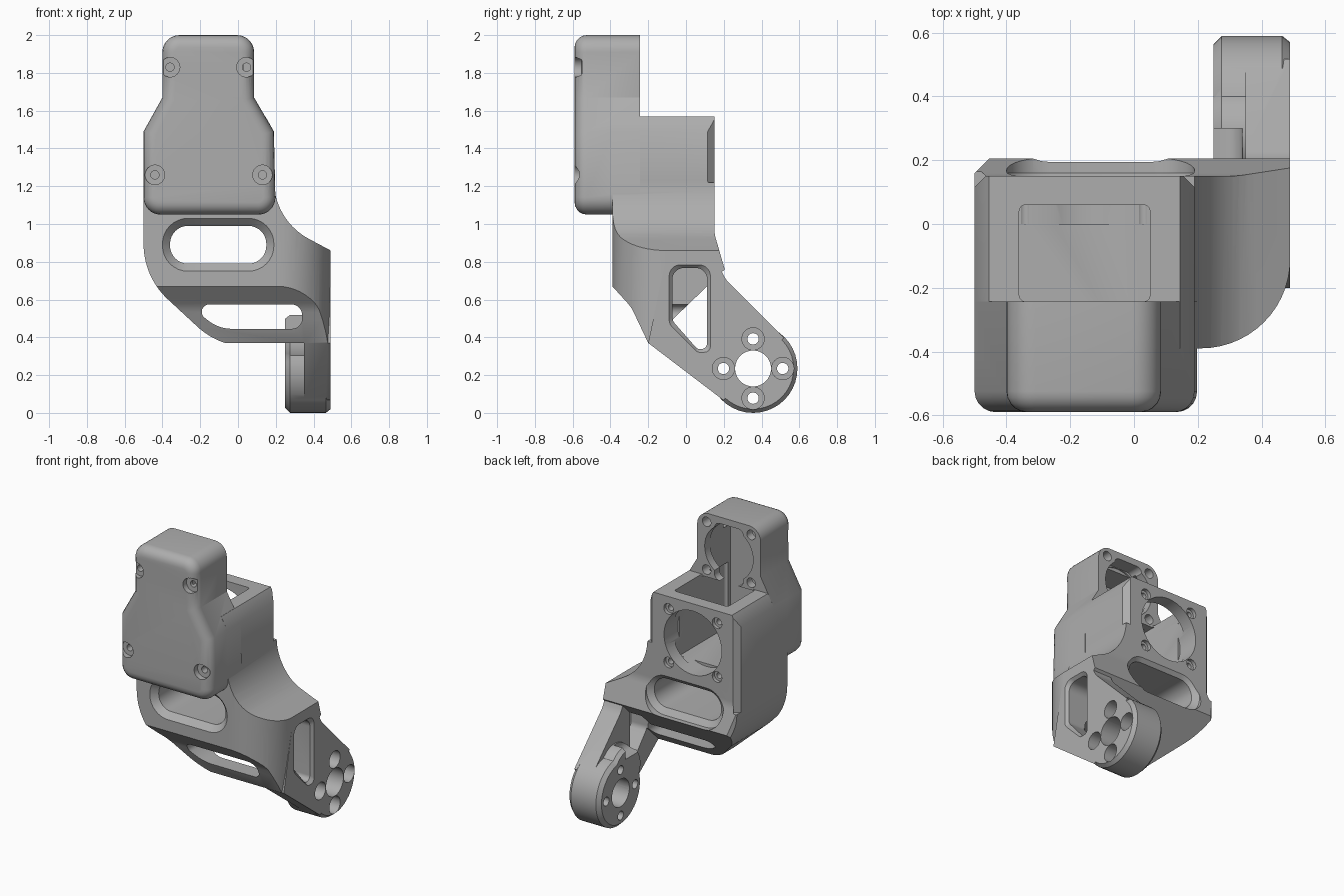
import bpy, bmesh, math
from mathutils import Vector

cube = bpy.data.objects.get("Cube")
if cube:
    bpy.data.objects.remove(cube, do_unlink=True)

grey = bpy.data.materials.new("satin_grey")
grey.use_nodes = True
grey.diffuse_color = (0.42, 0.42, 0.42, 1)
grey.node_tree.nodes["Principled BSDF"].inputs["Base Color"].default_value = (0.42, 0.42, 0.42, 1)


def rounded(points, steps=8):
    """Polygon with an optional fillet radius as third value of a corner."""
    out = []
    for i, p in enumerate(points):
        c = Vector(p[:2])
        if len(p) < 3:
            out.append(c)
            continue
        a = (Vector(points[i - 1][:2]) - c).normalized()
        b = (Vector(points[(i + 1) % len(points)][:2]) - c).normalized()
        half = a.angle(b) / 2
        mid = c + (a + b).normalized() * (p[2] / math.sin(half))
        start = c + a * (p[2] / math.tan(half)) - mid
        end = c + b * (p[2] / math.tan(half)) - mid
        turn = math.pi - 2 * half
        for k in range(steps + 1):
            t = k / steps
            w0, w1 = math.sin((1 - t) * turn), math.sin(t * turn)
            out.append(mid + (start * w0 + end * w1) / math.sin(turn))
    return out


def circle(u, v, r, n=40):
    return [Vector((u + r * math.cos(math.tau * k / n), v + r * math.sin(math.tau * k / n)))
            for k in range(n)]


def box(u0, u1, v0, v1, r):
    return rounded([(u0, v0, r), (u1, v0, r), (u1, v1, r), (u0, v1, r)])


def loft(name, axis, *sections, bevel=0):
    """Solid through (depth, outline) sections along one axis."""
    place = {"x": lambda d, p: (d, p[0], p[1]),
             "y": lambda d, p: (p[0], d, p[1]),
             "z": lambda d, p: (p[0], p[1], d)}[axis]
    bm = bmesh.new()
    rings = [[bm.verts.new(place(d, p)) for p in pts] for d, pts in sections]
    for a, b in zip(rings, rings[1:]):
        for i in range(len(a)):
            bm.faces.new((a[i - 1], a[i], b[i], b[i - 1]))
    front = bm.faces.new(rings[0][::-1])
    bm.faces.new(rings[-1])
    bm.normal_update()
    if bm.calc_volume(signed=True) < 0:
        bmesh.ops.reverse_faces(bm, faces=list(bm.faces))
        bm.normal_update()
    if bevel:
        bmesh.ops.bevel(bm, geom=list(front.edges), offset=bevel, segments=5,
                        profile=0.5, affect="EDGES", clamp_overlap=False)
    mesh = bpy.data.meshes.new(name)
    bm.to_mesh(mesh)
    bm.free()
    mesh.materials.append(grey)
    ob = bpy.data.objects.new(name, mesh)
    bpy.context.collection.objects.link(ob)
    return ob


def prism(name, axis, lo, hi, pts, bevel=0):
    return loft(name, axis, (lo, pts), (hi, pts), bevel=bevel)


def combine(target, tool, operation):
    """Boolean the tool into the target; an empty result is discarded."""
    mod = target.modifiers.new("combine", "BOOLEAN")
    mod.operation, mod.solver, mod.object = operation, "EXACT", tool
    graph = bpy.context.evaluated_depsgraph_get()
    mesh = bpy.data.meshes.new_from_object(target.evaluated_get(graph))
    target.modifiers.clear()
    if len(mesh.polygons):
        target.data = mesh
    bpy.data.objects.remove(tool, do_unlink=True)


# Main body: front outline limited by side and plan outlines
body = prism("bracket_body", "y", -0.5, 0.4, rounded([
    (-0.455, 1.57), (0.145, 1.57), (0.19, 1.49), (0.19, 1.02, 0.35), (0.49, 0.86),
    (0.49, 0.35), (-0.1, 0.35, 0.4), (-0.5, 0.72, 0.4), (-0.5, 1.49)], 14))
combine(body, prism("side_limit", "x", -0.7, 0.7, rounded([
    (-0.39, 1.7), (0.15, 1.7), (0.15, 0.95, 0.2), (0.205, 0.76), (-0.2, 0.37),
    (-0.29, 0.56, 0.2), (-0.39, 0.67)])), "INTERSECT")
combine(body, prism("plan_limit", "z", -0.2, 1.8, rounded([
    (-0.6, -0.6), (-0.6, 0.06), (-0.45, 0.21), (-0.45, 0.7), (0.6, 0.7), (0.6, -0.1),
    (0.49, -0.1), (0.49, -0.39, 0.28), (0.1, -0.39), (0.1, -0.6)], 14)), "INTERSECT")

# Back corner chamfers of the motor housing
for x, z in ((0.19, 1.22), (-0.5, 0.9)):
    d = 0.035
    combine(body, prism("chamfer", "z", z, 1.7, [
        Vector((x - d, 0.15)), Vector((x, 0.15 - d)),
        Vector((x + d, 0.15)), Vector((x, 0.15 + d))]), "DIFFERENCE")

# Front cover with rounded edges
cover = prism("front_cover", "y", -0.59, -0.243, rounded([
    (-0.5, 1.05, 0.09), (0.2, 1.05, 0.09), (0.19, 1.49), (0.085, 1.67),
    (0.085, 2.0, 0.09), (-0.4, 2.0, 0.09), (-0.4, 1.67), (-0.5, 1.49)]), bevel=0.065)
combine(body, cover, "UNION")

# Arm plate, hub and hub shoulder
PY, PZ = 0.355, 0.235
combine(body, prism("arm_plate", "x", 0.35, 0.49, rounded([
    (-0.2, 0.37), (-0.1, 0.85), (0.14, 0.85), (0.21, 0.706, 0.15),
    (0.518, 0.398), (PY, PZ), (0.198, 0.067)])), "UNION")
combine(body, loft("hub", "x", (0.25, circle(PY, PZ, 0.21)), (0.275, circle(PY, PZ, 0.235)),
                   (0.465, circle(PY, PZ, 0.235)), (0.49, circle(PY, PZ, 0.215))), "UNION")
combine(body, loft("hub_shoulder", "x", (0.25, circle(0.28, 0.36, 0.14)),
                   (0.275, circle(0.28, 0.36, 0.16)), (0.4, circle(0.28, 0.36, 0.16))), "UNION")


def cut(axis, *sections):
    combine(body, loft("cutter", axis, *sections), "DIFFERENCE")


# Motor cavities and their round openings
MX = -0.157
lower = box(-0.36, 0.05, -0.5, 0.06, 0.02)
mouth = box(-0.36, 0.05, -0.243, 0.06, 0.02)
upper = box(-0.34, 0.03, 1.15, 1.93, 0.05)
notch = box(MX - 0.11, MX + 0.11, 1.56, 1.955, 0.04)
cut("z", (1.1, lower), (1.56, lower))
cut("z", (1.5, mouth), (1.7, mouth))
cut("y", (-0.53, upper), (-0.3, upper))
cut("y", (0.0, circle(MX, 1.3, 0.22)), (0.3, circle(MX, 1.3, 0.22)))
cut("y", (-0.35, circle(MX, 1.77, 0.185)), (-0.2, circle(MX, 1.77, 0.185)))
cut("y", (-0.34, notch), (-0.19, notch))
for sx in (-1, 1):
    for sz in (-1, 1):
        x, z = MX + 0.185 * sx, 1.3 + 0.185 * sz
        cut("y", (0.0, circle(x, z, 0.02, 16)), (0.125, circle(x, z, 0.02, 16)),
            (0.126, circle(x, z, 0.037, 16)), (0.3, circle(x, z, 0.037, 16)))
        x, z = MX + 0.17 * sx, 1.775 + 0.165 * sz
        cut("y", (-0.32, circle(x, z, 0.033, 16)), (-0.2, circle(x, z, 0.033, 16)))

# Cover screw recesses
for x, z in ((-0.36, 1.83), (0.045, 1.83), (-0.44, 1.26), (0.13, 1.26)):
    cut("y", (-0.7, circle(x, z, 0.052, 24)), (-0.552, circle(x, z, 0.052, 24)),
        (-0.551, circle(x, z, 0.022, 24)), (-0.45, circle(x, z, 0.022, 24)))

# Large through slot with flared rims
outer, inner = box(-0.4, 0.19, 0.75, 1.03, 0.135), box(-0.36, 0.15, 0.79, 0.99, 0.095)
cut("y", (-0.41, outer), (-0.39, outer), (-0.35, inner), (0.13, inner), (0.16, outer), (0.3, outer))

# Lower slot through the sloping floor
low = rounded([(-0.27, 0.575, 0.04), (-0.1, 0.445, 0.2), (0.34, 0.445, 0.055), (0.34, 0.575, 0.06)])
cut("y", (-0.6, low), (0.3, low))


# Side window in the arm
def window(g):
    return rounded([(-0.09 + g, 0.785 - g, 0.06), (0.13 - g, 0.785 - g, 0.06),
                    (0.13 - g, 0.32 + g, 0.032), (0.06, 0.32 + g, 0.032),
                    (-0.09 + g, 0.47 + g, 0.055)])


cut("x", (0.26, window(0.018)), (0.47, window(0.018)), (0.491, window(0)), (0.6, window(0)))

# Pivot bore and its ring of counterbored bolts
cut("x", (0.1, circle(PY, PZ, 0.095)), (0.7, circle(PY, PZ, 0.095)))
for k in range(4):
    y = PY + 0.157 * math.cos(k * math.pi / 2)
    z = PZ + 0.157 * math.sin(k * math.pi / 2)
    cut("x", (0.1, circle(y, z, 0.03, 24)), (0.38, circle(y, z, 0.03, 24)),
        (0.381, circle(y, z, 0.059, 24)), (0.7, circle(y, z, 0.059, 24)))

bpy.ops.object.select_all(action="DESELECT")
body.select_set(True)
bpy.context.view_layer.objects.active = body
bpy.ops.object.shade_smooth_by_angle(angle=math.radians(30))
